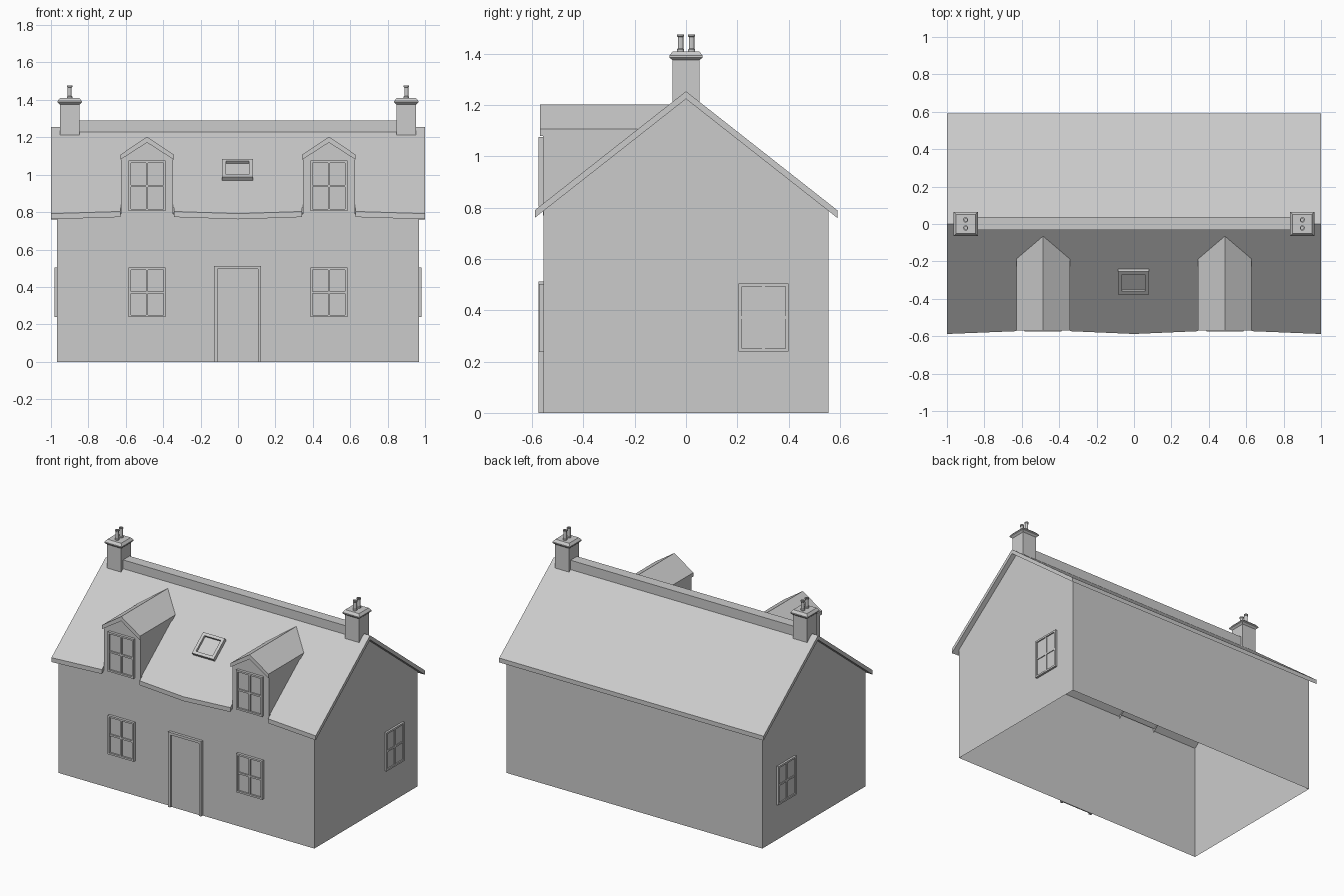
import bpy, bmesh, math
from mathutils import Matrix, Vector

if "Cube" in bpy.data.objects:
    bpy.data.objects.remove(bpy.data.objects["Cube"])

SLOPE, RIDGE = 0.786, 1.254          # main roof pitch and apex height
WX, WY = 0.967, 0.556                # wall half sizes


def roof_z(y):
    return RIDGE - SLOPE * abs(y)


def mesh(name, verts, faces, matrix=None):
    bm = bmesh.new()
    vs = [bm.verts.new(v) for v in verts]
    for f in faces:
        bm.faces.new([vs[i] for i in f])
    bmesh.ops.recalc_face_normals(bm, faces=bm.faces)
    me = bpy.data.meshes.new(name)
    bm.to_mesh(me)
    bm.free()
    ob = bpy.data.objects.new(name, me)
    if matrix:
        ob.matrix_world = matrix
    bpy.context.collection.objects.link(ob)
    return ob


def bridge(name, a, b, matrix=None, caps=True):
    """Solid between two matching point rings."""
    n = len(a)
    faces = [(i, (i + 1) % n, n + (i + 1) % n, n + i) for i in range(n)]
    if caps:
        faces += [tuple(range(n)), tuple(range(n, 2 * n))]
    return mesh(name, list(a) + list(b), faces, matrix)


def box(name, x0, x1, y0, y1, z0, z1, matrix=None):
    ring = [(x0, y0), (x1, y0), (x1, y1), (x0, y1)]
    return bridge(name, [(x, y, z0) for x, y in ring], [(x, y, z1) for x, y in ring], matrix)


def boxes(name, parts, matrix=None):
    """Several boxes in one object."""
    verts, faces = [], []
    for x0, x1, y0, y1, z0, z1 in parts:
        o = len(verts)
        verts += [(x, y, z) for z in (z0, z1) for x, y in ((x0, y0), (x1, y0), (x1, y1), (x0, y1))]
        faces += [tuple(o + i for i in f) for f in ((0, 1, 2, 3), (4, 5, 6, 7), (0, 1, 5, 4),
                                                   (1, 2, 6, 5), (2, 3, 7, 6), (3, 0, 4, 7))]
    return mesh(name, verts, faces, matrix)


def window(name, matrix, w, h, t=0.012, d=0.018):
    """Four-pane window facing local -y, origin at bottom centre on the wall."""
    a = w / 2
    boxes(name + "_frame", [(-a, -a + t, -d, 0, 0, h), (a - t, a, -d, 0, 0, h),
                            (-a + t, a - t, -d, 0, 0, t), (-a + t, a - t, -d, 0, h - t, h),
                            (-t / 2, t / 2, -d + .003, 0, t, h - t),
                            (-a + t, a - t, -d + .003, 0, h / 2 - t / 2, h / 2 + t / 2)], matrix)
    mesh(name + "_glass", [(-a + t, -.006, t), (a - t, -.006, t), (a - t, -.006, h - t),
                           (-a + t, -.006, h - t)], [(0, 1, 2, 3)], matrix)


# Walls: thin shell, open below and under the roof
prof = [(-WY, 0), (-WY, 0.79), (0, 1.224), (WY, 0.79), (WY, 0)]
mesh("walls", [(x, y, z) for x in (-WX, WX) for y, z in prof],
     [(0, 1, 2, 3, 4), (5, 6, 7, 8, 9), (0, 1, 6, 5), (3, 4, 9, 8)])

# Roof slopes; the front eave is notched around the dormers
DX, DW = 0.486, 0.143                # dormer centre and half width
half = [(DX - DW, -.573), (DX - DW, -.545), (DX + DW, -.545), (DX + DW, -.573), (1, -.588)]
front = [(1, 0), (-1, 0)] + [(-x, y) for x, y in reversed(half)] + [(0, -.588)] + half
back = [(-1, 0), (1, 0), (1, .59), (-1, .59)]
for name, poly in (("roof_front", front), ("roof_back", back)):
    bridge(name, [(x, y, roof_z(y)) for x, y in poly],
           [(x, y, roof_z(y) - 0.03) for x, y in poly])
box("ridge_cap", -.85, .85, -.032, .038, 1.225, 1.289)

# Dormers and front windows
for side, s in (("left", -1), ("right", 1)):
    place = Matrix.Translation((s * DX, 0, 0))

    def hit(z):                      # y where height z meets the front slope
        return (z - RIDGE) / SLOPE

    w = DW - 0.004
    mesh("dormer_walls_" + side,
         [(-w, -WY - .001, .77), (w, -WY - .001, .77), (w, -WY - .001, 1.085),
          (0, -WY - .001, 1.175), (-w, -WY - .001, 1.085), (-w, hit(1.085), 1.085),
          (w, hit(1.085), 1.085)],
         [(0, 1, 2, 3, 4), (0, 4, 5), (1, 2, 6)], place)
    top = [(-DW, 1.107), (0, 1.203), (DW, 1.107)]
    low = [(DW, 1.08), (0, 1.172), (-DW, 1.08)]
    ring_f = [(x, -.569, z) for x, z in top + low]
    ring_b = [(x, hit(zt), z) for (x, z), (_, zt) in zip(top + low, top + top[::-1])]
    bridge("dormer_roof_" + side, ring_f, ring_b, place)
    window("dormer_window_" + side, Matrix.Translation((s * DX, -WY - .001, .805)), .197, .27)
    window("front_window_" + side, Matrix.Translation((s * DX, -WY, .238)), .197, .265)
    # Gable window
    window("gable_window_" + side, Matrix.Translation((s * WX, .303, .24)) @
           Matrix.Rotation(s * math.pi / 2, 4, 'Z'), .195, .264, d=.014)

# Door with its surround
boxes("door_frame", [(-.127, -.11, -.575, -WY, 0, .513), (.106, .123, -.575, -WY, 0, .513),
                     (-.11, .106, -.575, -WY, .496, .513)])
box("door", -.11, .106, -.563, -WY, 0, .496)

# Skylight lying on the front slope
tilt = Matrix.Translation((-.003, -.301, roof_z(-.301))) @ Matrix.Rotation(math.atan(SLOPE), 4, 'X')
a, b, t = .082, .078, .02
boxes("skylight_frame", [(-a, -a + t, -b, b, -.005, .024), (a - t, a, -b, b, -.005, .024),
                         (-a + t, a - t, -b, -b + t, -.005, .024),
                         (-a + t, a - t, b - t, b, -.005, .024)], tilt)
mesh("skylight_glass", [(-a + t, -b + t, .008), (a - t, -b + t, .008), (a - t, b - t, .008),
                        (-a + t, b - t, .008)], [(0, 1, 2, 3)], tilt)


def lathe(name, prof, n, matrix, turn=0.0):
    """Turn (radius, z) profile with n sides."""
    verts = [(r * math.cos(turn + 2 * math.pi * i / n), r * math.sin(turn + 2 * math.pi * i / n), z)
             for r, z in prof for i in range(n)]
    faces = [(k * n + i, k * n + (i + 1) % n, (k + 1) * n + (i + 1) % n, (k + 1) * n + i)
             for k in range(len(prof) - 1) for i in range(n)]
    faces.append(tuple(range((len(prof) - 1) * n, len(prof) * n)))
    return mesh(name, verts, faces, matrix)


# Chimneys: square stack with flared cap, two hollow pots each
for side, s in (("left", -1), ("right", 1)):
    base = Matrix.Translation((s * .9, 0, 0))
    q = math.sqrt(2)
    lathe("chimney_" + side, [(.053 * q, 1.213), (.053 * q, 1.375), (.065 * q, 1.386),
                              (.065 * q, 1.393), (.052 * q, 1.41)], 4, base, math.pi / 4)
    for i, y in enumerate((-.021, .022)):
        pot = lathe("chimney_pot_%s_%d" % (side, i + 1),
                    [(.014, 1.405), (.014, 1.417), (.011, 1.42), (.011, 1.466), (.014, 1.469),
                     (.014, 1.476), (.008, 1.476), (.008, 1.44)], 12, base @ Matrix.Translation((0, y, 0)))
